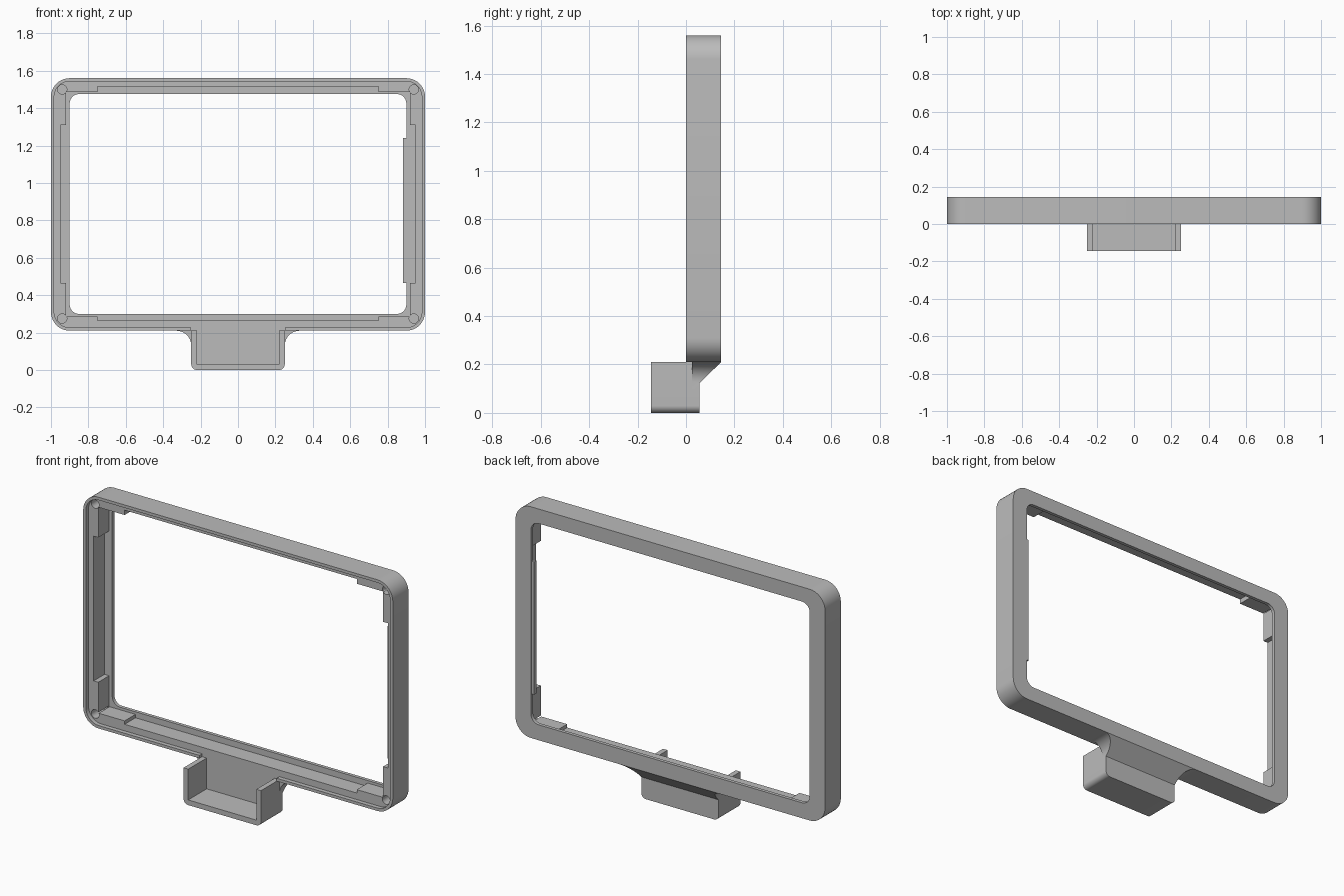
import bpy, bmesh, math

if "Cube" in bpy.data.objects:
    bpy.data.objects.remove(bpy.data.objects["Cube"], do_unlink=True)

grey = bpy.data.materials.new("plain grey")
grey.use_nodes = True
COLOUR = (0.5, 0.5, 0.5, 1)
grey.diffuse_color = COLOUR
grey.node_tree.nodes["Principled BSDF"].inputs["Base Color"].default_value = COLOUR


def prism(name, profile, start, end, along_x=False):
    """Extrude an (x, z) profile along y, or a (y, z) profile along x."""
    bm = bmesh.new()
    place = (lambda p, d: (d, p[0], p[1])) if along_x else (lambda p, d: (p[0], d, p[1]))
    face = bm.faces.new([bm.verts.new(place(p, start)) for p in profile])
    ext = bmesh.ops.extrude_face_region(bm, geom=[face])
    step = (end - start, 0, 0) if along_x else (0, end - start, 0)
    bmesh.ops.translate(bm, vec=step, verts=[v for v in ext["geom"] if isinstance(v, bmesh.types.BMVert)])
    bmesh.ops.recalc_face_normals(bm, faces=bm.faces)
    mesh = bpy.data.meshes.new(name)
    bm.to_mesh(mesh)
    bm.free()
    mesh.materials.append(grey)
    obj = bpy.data.objects.new(name, mesh)
    bpy.context.collection.objects.link(obj)
    return obj


def arc(cx, cz, r, a0, a1, n=10):
    return [(cx + r * math.cos(math.radians(a0 + (a1 - a0) * i / n)),
             cz + r * math.sin(math.radians(a0 + (a1 - a0) * i / n))) for i in range(n + 1)]


def rect(x0, x1, z0, z1):
    return [(x0, z0), (x1, z0), (x1, z1), (x0, z1)]


def round_rect(x, z0, z1, r):
    return (arc(x - r, z1 - r, r, 0, 90) + arc(r - x, z1 - r, r, 90, 180)
            + arc(r - x, z0 + r, r, 180, 270) + arc(x - r, z0 + r, r, 270, 360))


def combine(target, tool, operation="DIFFERENCE"):
    mod = target.modifiers.new("shape", "BOOLEAN")
    mod.operation, mod.solver, mod.object = operation, "EXACT", tool
    bpy.ops.object.select_all(action="DESELECT")
    bpy.context.view_layer.objects.active = target
    target.select_set(True)
    bpy.ops.object.modifier_apply(modifier=mod.name)
    bpy.data.objects.remove(tool, do_unlink=True)


BACK, FLOOR, LEDGE = 0.145, 0.125, 0.025

# Bezel: rounded slab, window, stepped lip and inner cavity
bezel = prism("bezel_frame", round_rect(1.0, 0.21, 1.56, 0.1), 0, BACK)
combine(bezel, prism("window", round_rect(0.9, 0.3, 1.475, 0.05), -0.1, 0.3))
combine(bezel, prism("lip", round_rect(0.983, 0.227, 1.543, 0.083), -0.1, LEDGE))
combine(bezel, prism("cavity", rect(-0.92, 0.92, 0.285, 1.487), -0.1, FLOOR))

# Shallow pockets between the corner blocks
combine(bezel, prism("tall_pocket", rect(-0.75, 0.75, 0.265, 1.515), -0.1, FLOOR))
combine(bezel, prism("wide_pocket", rect(-0.95, 0.95, 0.465, 1.31), -0.1, FLOOR))

# Corner screw holes
for x in (-0.94, 0.94):
    for z in (0.275, 1.5):
        combine(bezel, prism("screw_hole", arc(x, z, 0.025, 0, 345, 23), -0.1, FLOOR + 0.005))

# Inner tab on the left edge of the window
combine(bezel, prism("tab", rect(0.883, 0.925, 0.465, 1.24), FLOOR - 0.005, BACK - 0.005), "UNION")

# Notch in the lower lip above the holder
combine(bezel, prism("notch", rect(-0.25, 0.25, 0.15, 0.25), -0.1, LEDGE))

# Flared bracket with a sloping underside
flare = ([(-0.33, 0.23), (-0.33, 0.21)] + arc(-0.33, 0.13, 0.08, 90, 0)[1:] + [(-0.25, 0.1), (0.25, 0.1)]
         + arc(0.33, 0.13, 0.08, 180, 90) + [(0.33, 0.23)])
bracket = prism("bracket", flare, LEDGE, BACK)
side = [(0.0, 0.05), (0.055, 0.122), (BACK, 0.21), (BACK, 0.25), (0.0, 0.25)]
combine(bracket, prism("slope", side, -0.5, 0.5, True), "INTERSECT")

# Holder: tray open at the front and top
tray_shape = arc(-0.22, 0.03, 0.03, 180, 270) + arc(0.22, 0.03, 0.03, 270, 360) + [(0.25, 0.21), (-0.25, 0.21)]
holder = prism("holder_tray", tray_shape, -BACK, 0.055)
combine(holder, prism("tray_space", rect(-0.22, 0.22, 0.03, 0.3), -0.3, LEDGE))

for obj in (bezel, bracket, holder):
    bpy.ops.object.select_all(action="DESELECT")
    bpy.context.view_layer.objects.active = obj
    obj.select_set(True)
    bpy.ops.object.shade_smooth_by_angle(angle=math.radians(30))
